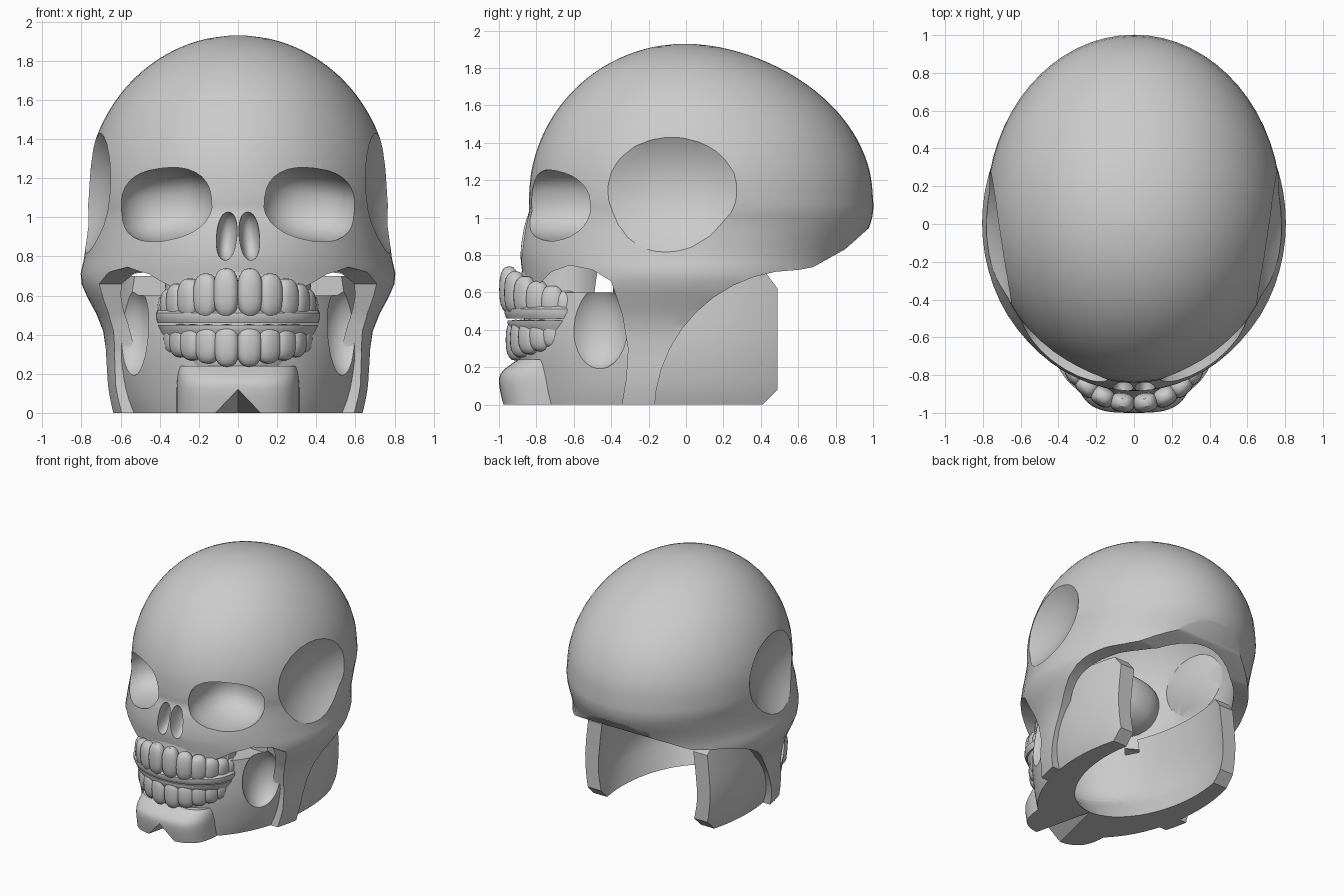
import bpy, bmesh, math
from mathutils import Matrix, Euler

old = bpy.data.objects.get("Cube")
if old:
    bpy.data.objects.remove(old, do_unlink=True)

GREY = (0.6, 0.6, 0.6, 1.0)
bone = bpy.data.materials.new("bone grey")
bone.use_nodes = True
bone.diffuse_color = GREY
bone.node_tree.nodes["Principled BSDF"].inputs["Base Color"].default_value = GREY

cutters = []


def make(name, bm, cutter=False):
    """Turn a bmesh into an object, noting cutters for later removal."""
    bmesh.ops.recalc_face_normals(bm, faces=bm.faces[:])
    mesh = bpy.data.meshes.new(name)
    bm.to_mesh(mesh)
    bm.free()
    mesh.materials.append(bone)
    obj = bpy.data.objects.new(name, mesh)
    bpy.context.scene.collection.objects.link(obj)
    if cutter:
        obj.hide_render = True
        cutters.append(obj)
    return obj


def smooth_rows(rows, steps=3):
    """Catmull-Rom subdivision of the profile rows."""
    result = []
    last = len(rows) - 1
    for i in range(last):
        a, b, c, d = (rows[min(max(k, 0), last)] for k in range(i - 1, i + 3))
        for k in range(steps):
            t = k / steps
            result.append([q + t * (r - p) / 2
                           + t * t * (p - 2.5 * q + 2 * r - s / 2)
                           + t ** 3 * (1.5 * (q - r) + (s - p) / 2)
                           for p, q, r, s in zip(a, b, c, d)])
    return result + [rows[last]]


def bend(c, power):
    """Raise a signed unit value to a power, keeping its sign."""
    return math.copysign(abs(c) ** power, c)


def loft(name, rows, cutter=False, power=1.0, sides=64):
    """Stack ovals; each row is height, half width, front y, back y."""
    bm = bmesh.new()
    rings = []
    for z, half, front, back in smooth_rows(rows):
        mid, depth = (front + back) / 2, (back - front) / 2
        turns = [math.tau * i / sides for i in range(sides)]
        rings.append([bm.verts.new((half * bend(math.sin(t), power),
                                    mid - depth * bend(math.cos(t), power), z))
                      for t in turns])
    for low, high in zip(rings, rings[1:]):
        for i in range(sides):
            j = (i + 1) % sides
            bm.faces.new((low[i], low[j], high[j], high[i]))
    bm.faces.new(rings[0])
    bm.faces.new(rings[-1])
    return make(name, bm, cutter)


def ball(name, loc, radii, power=1.0, turn=(0, 0, 0), cutter=False, sides=32):
    """Ellipsoid, squarer when power is below one."""
    bm = bmesh.new()
    bmesh.ops.create_uvsphere(bm, u_segments=sides, v_segments=sides // 2, radius=1)
    for v in bm.verts:
        v.co = [bend(c, power) for c in v.co]
    bm.transform(Matrix.LocRotScale(loc, Euler(turn), radii))
    return make(name, bm, cutter)


def prism(name, outline, place, start, end):
    """Cutter made by sweeping an outline; place maps (u, v, sweep) to a point."""
    bm = bmesh.new()
    ends = [[bm.verts.new(place(u, v, w)) for u, v in outline] for w in (start, end)]
    bm.faces.new(ends[0])
    bm.faces.new(ends[1])
    for i in range(len(outline)):
        j = i - 1
        bm.faces.new((ends[0][i], ends[0][j], ends[1][j], ends[1][i]))
    return make(name, bm, True)


def cut(target, *tools):
    for tool in tools:
        mod = target.modifiers.new("cut", 'BOOLEAN')
        mod.operation = 'DIFFERENCE'
        mod.solver = 'EXACT'
        mod.object = tool
        with bpy.context.temp_override(object=target, active_object=target):
            bpy.ops.object.modifier_apply(modifier=mod.name)


def across(u, v, w):
    return (w, u, v)


def taper(u, v, w):
    """Sweep along y, shrinking to a point inside the chin."""
    size = -2 * w - 1
    return (u * size, w, v * size)


# Cranium, face and jaw branches: one hollow shell
skull_rows = [
    (0, .65, -.85, .85), (.14, .675, -.85, .85), (.42, .69, -.86, .87),
    (.66, .80, -.87, .88), (.8, .785, -.885, .91), (.95, .772, -.865, .98),
    (1.03, .778, -.84, 1)]
for i in range(10):
    t = math.radians(9.7 * i)
    c = math.cos(t)
    skull_rows.append((1.1 + .83 * math.sin(t), .78 * c, -.84 * c, c ** 1.12))
skull = loft("skull_shell", skull_rows)
cavity = loft("brain_cavity", [(z * .96 - .03, a * .87, f * .87, b * .87)
                               for z, a, f, b in skull_rows], True)


def dents(grow):
    """Eye sockets and temple hollows, optionally enlarged."""
    tools = []
    for s in (-1, 1):
        tools.append(ball("eye_socket", (s * .37, -.68, 1.065),
                          (.257 + grow, .3 + grow, .187 + grow), .83,
                          (0, s * .14, 0), True))
        tools.append(ball("temple_hollow", (s * 1.25, -.19, 1.17),
                          (.63 + grow, .74 + grow, .55 + grow), cutter=True, sides=48))
    return tools


# Keep bone behind the sockets, temples and nose
cut(cavity, *dents(.05), ball("nose_backing", (0, -.83, .9), (.2, .25, .22), cutter=True))

# Base opening behind the jaw, and the opening under the cheekbones
arc = [(.6 + .77 * math.cos(t), -.05 + .77 * math.sin(t))
       for t in (math.radians(90 + 9 * i) for i in range(11))]
base_cut = prism("base_cut", [(1.3, 1.16), (.98, .945), (.85, .83), (.68, .735)] + arc
                 + [(-.19, -.2), (1.3, -.2)], across, -1.2, 1.2)
cheek_cut = prism("cheek_cut", [(-1.2, -.1), (-.36, -.1), (-.32, .14), (-.31, .3),
                                (-.34, .48), (-.4, .66), (-.5, .72), (-.62, .745),
                                (-.72, .71), (-.8, .63), (-1.2, .6)], across, -1.2, 1.2)
cut(skull, cavity, base_cut, cheek_cut, *dents(0))
for s in (-1, 1):
    cut(skull, ball("nostril", (s * .058, -.87, .905), (.052, .12, .125), .9,
                    (0, s * -.08, 0), True))

# Inner jaw: a barrel wall open at the back, with a bowl-shaped floor
jaw = loft("jaw_wall", [(0, .59, -.86, .95), (.12, .625, -.87, .95), (.35, .645, -.88, .95),
                        (.7, .61, -.83, .92)])
mouth = loft("mouth_cavity", [(-.1, .4, -.42, .9), (.1, .47, -.58, .9), (.32, .51, -.74, .9),
                              (.8, .44, -.68, .9)], True)
jaw_back = prism("jaw_back_cut", [(.41, -.1), (.41, 0), (.49, .08), (.49, .62), (.43, .7),
                                  (.43, .9), (1.3, .9), (1.3, -.1)], across, -1.2, 1.2)
jaw_top = prism("jaw_top_cut", [(-.66, .6), (-.39, .6), (-.39, 1), (-.66, 1)],
                across, -1.2, 1.2)
notch = prism("chin_notch", [(-.14, -.02), (0, .12), (.14, -.02)], taper, -1.3, -.52)
cut(jaw, mouth, jaw_back, jaw_top, notch)
for s in (-1, 1):
    cut(jaw, ball("cheek_hollow", (s * .56, -.48, .42), (.14, .175, .235), cutter=True))

# Boxy chin, lower gum and upper gum
chin = loft("chin", [(0, .315, -.98, -.3), (.12, .315, -1, -.3), (.18, .312, -.98, -.3),
                     (.24, .31, -.9, -.3)], power=.6)
lower_gum = loft("lower_gum", [(.2, .32, -.88, -.3), (.25, .33, -.9, -.3),
                               (.34, .37, -.91, -.3), (.42, .4, -.95, -.3),
                               (.45, .41, -.955, -.3)])
upper_gum = loft("upper_gum", [(.46, .41, -.96, -.35), (.51, .42, -.97, -.35),
                               (.56, .38, -.91, -.35), (.76, .37, -.87, -.35)])
cut(chin, mouth, notch)
cut(lower_gum, mouth)
cut(upper_gum, mouth)

# Teeth follow an elliptical arch, six on each side of each row
for s, side in ((-1, "right"), (1, "left")):
    for i in range(6):
        t = .17 + .31 * i - .008 * i * i
        upper, lower = .125 - .01 * i, .11 - .008 * i
        for row, wide, deep, z, tall in (("upper", .36, .33, .49 - .006 * i + upper, upper),
                                         ("lower", .34, .295, .455 - lower, lower)):
            ball(f"{row}_tooth_{side}_{i + 1}",
                 (s * wide * math.sin(t), -.62 - deep * math.cos(t), z),
                 (.066, .052, tall), .8, (0, 0, s * t), sides=20)

# Tidy up: drop cutters and smooth the curved faces
for tool in cutters:
    bpy.data.objects.remove(tool, do_unlink=True)
bpy.ops.object.select_all(action='DESELECT')
for obj in bpy.context.scene.objects:
    if obj.type == 'MESH' and bone.name in obj.data.materials:
        obj.select_set(True)
        bpy.context.view_layer.objects.active = obj
bpy.ops.object.shade_smooth_by_angle(angle=math.radians(32))
